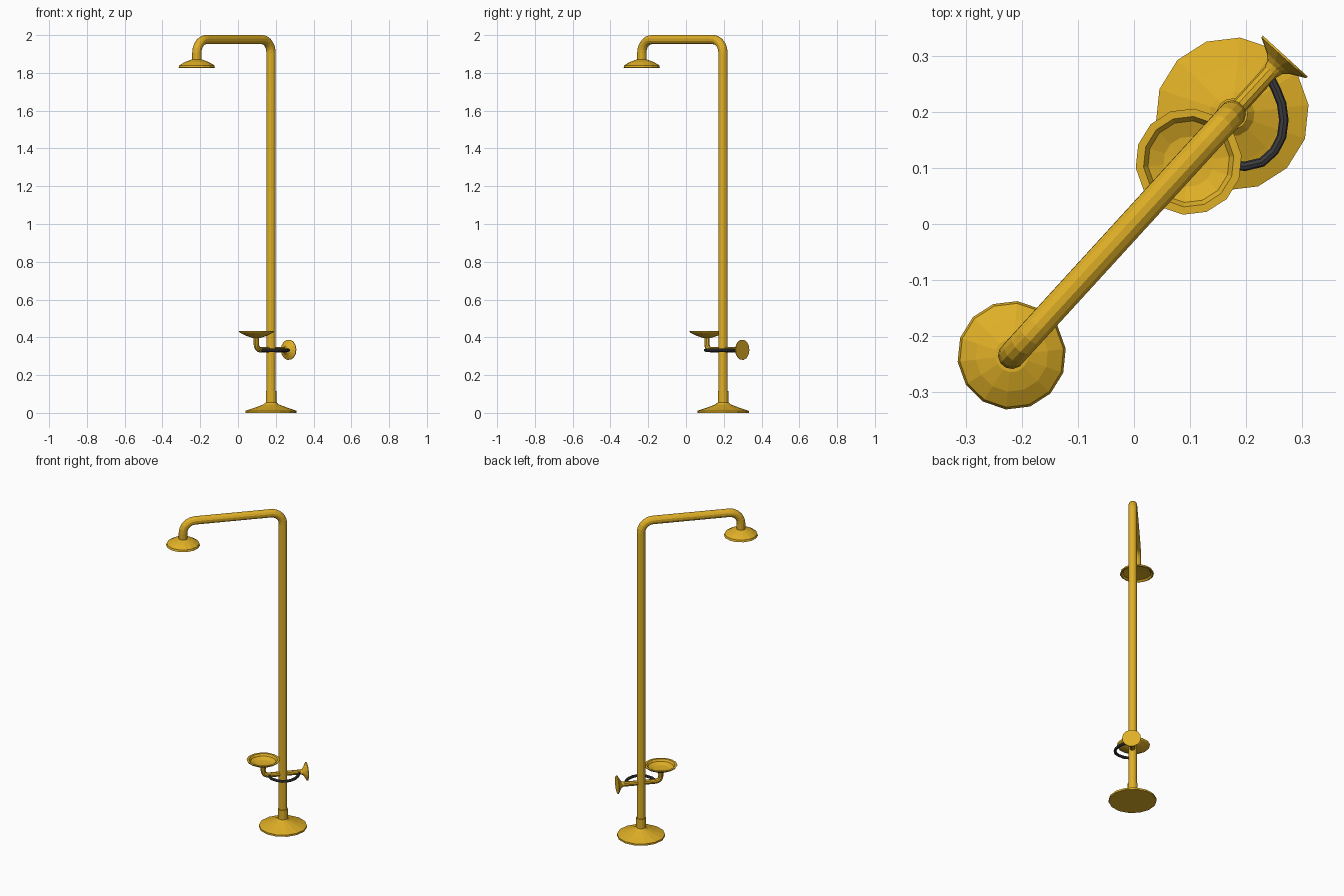
import bpy, bmesh, math
from mathutils import Vector, Matrix

if "Cube" in bpy.data.objects:
    bpy.data.objects.remove(bpy.data.objects["Cube"])


def material(name, rgb):
    m = bpy.data.materials.new(name)
    m.diffuse_color = (*rgb, 1)
    m.use_nodes = True
    m.node_tree.nodes["Principled BSDF"].inputs["Base Color"].default_value = m.diffuse_color
    return m


YELLOW = material("safety yellow", (0.74, 0.43, 0.02))
BLACK = material("dark rubber", (0.045, 0.045, 0.05))

POLE = Vector((0.175, 0.196, 0))                       # pole axis
OUT = (Vector((-0.218, -0.234, 0)) - POLE).normalized()  # towards the shower head
REACH = (Vector((-0.218, -0.234, 0)) - POLE).length


def at(s, z):
    """Point at distance s from the pole in the plane of the arm."""
    return POLE + OUT * s + Vector((0, 0, z))


def link(name, mesh, mat):
    ob = bpy.data.objects.new(name, mesh)
    bpy.context.collection.objects.link(ob)
    mesh.materials.clear()
    mesh.materials.append(mat)
    return ob


def lathe(name, profile, origin, axis=Vector((0, 0, 1)), sides=14, phase=0.12):
    """Revolve (radius, height) points about an axis."""
    bm = bmesh.new()
    vs = [bm.verts.new((r * math.cos(phase), r * math.sin(phase), h)) for r, h in profile]
    es = [bm.edges.new(p) for p in zip(vs, vs[1:])]
    bmesh.ops.spin(bm, geom=vs + es, cent=(0, 0, 0), axis=(0, 0, 1),
                   angle=math.tau, steps=sides)
    bmesh.ops.remove_doubles(bm, verts=bm.verts, dist=0.0003)
    bmesh.ops.recalc_face_normals(bm, faces=bm.faces)
    rot = Vector((0, 0, 1)).rotation_difference(axis).to_matrix().to_4x4()
    bm.transform(Matrix.Translation(origin) @ rot)
    me = bpy.data.meshes.new(name)
    bm.to_mesh(me)
    bm.free()
    return link(name, me, YELLOW)


def pipe(name, points, radius, mat, res=4):
    """Round tube swept along a polyline."""
    cu = bpy.data.curves.new(name, 'CURVE')
    cu.dimensions = '3D'
    cu.bevel_depth, cu.bevel_resolution, cu.use_fill_caps = radius, res, True
    sp = cu.splines.new('POLY')
    sp.points.add(len(points) - 1)
    for p, co in zip(sp.points, points):
        p.co = (*co, 1)
    tmp = bpy.data.objects.new(name + "_path", cu)
    bpy.context.collection.objects.link(tmp)
    dg = bpy.context.evaluated_depsgraph_get()
    me = bpy.data.meshes.new_from_object(tmp.evaluated_get(dg))
    bpy.data.objects.remove(tmp)
    for f in me.polygons:
        f.use_smooth = False
    return link(name, me, mat)


def bend(s, z, r, a0, a1, steps=5):
    """Arc of points in the arm plane, angles in degrees."""
    angles = [math.radians(a0 + (a1 - a0) * i / steps) for i in range(steps + 1)]
    return [at(s + r * math.cos(a), z + r * math.sin(a)) for a in angles]


# Floor flange with collar
lathe("base_flange", [(0, 0), (0.137, 0), (0.137, 0.011), (0.085, 0.028), (0.04, 0.045),
                      (0.028, 0.056), (0.028, 0.115), (0, 0.115)], POLE)

# Upright and overhead arm in one bent tube
R = 0.07
pipe("pole_and_arm", [at(0, 0.1)] + bend(R, 1.976 - R, R, 180, 90)
     + bend(REACH - R, 1.976 - R, R, 90, 0) + [at(REACH, 1.85)], 0.0245, YELLOW)

# Shower head, hollow underneath
lathe("shower_head", [(0, 1.87), (0.03, 1.87), (0.065, 1.857), (0.093, 1.84), (0.097, 1.828),
                      (0.09, 1.826), (0.08, 1.835), (0, 1.844)], at(REACH, 0))

# Eyewash branch, passing through the pole and turning up to the bowl
pipe("eyewash_pipe", [at(-0.13, 0.334)] + bend(0.085, 0.364, 0.03, -90, 0)
     + [at(0.115, 0.405)], 0.0145, YELLOW, 3)

# Eyewash bowl with rim
lathe("eyewash_bowl", [(0, 0.396), (0.022, 0.397), (0.06, 0.41), (0.09, 0.426), (0.095, 0.434),
                       (0.081, 0.434), (0.073, 0.422), (0.045, 0.411), (0, 0.408)], at(0.115, 0))

# Flared push plate behind the pole
lathe("push_plate", [(0, 0), (0.015, 0), (0.018, 0.01), (0.028, 0.019), (0.054, 0.033),
                     (0.054, 0.037), (0, 0.037)], at(-0.103, 0.334), -OUT)

# Rubber hose looping round one side
hose = [(0.122, 0.14), (0.135, 0.12), (0.16, 0.106), (0.198, 0.103), (0.228, 0.11),
        (0.25, 0.13), (0.263, 0.155), (0.267, 0.185), (0.263, 0.215), (0.253, 0.24), (0.24, 0.265)]
pipe("hose", [(x, y, 0.332) for x, y in hose], 0.0085, BLACK, 2)
